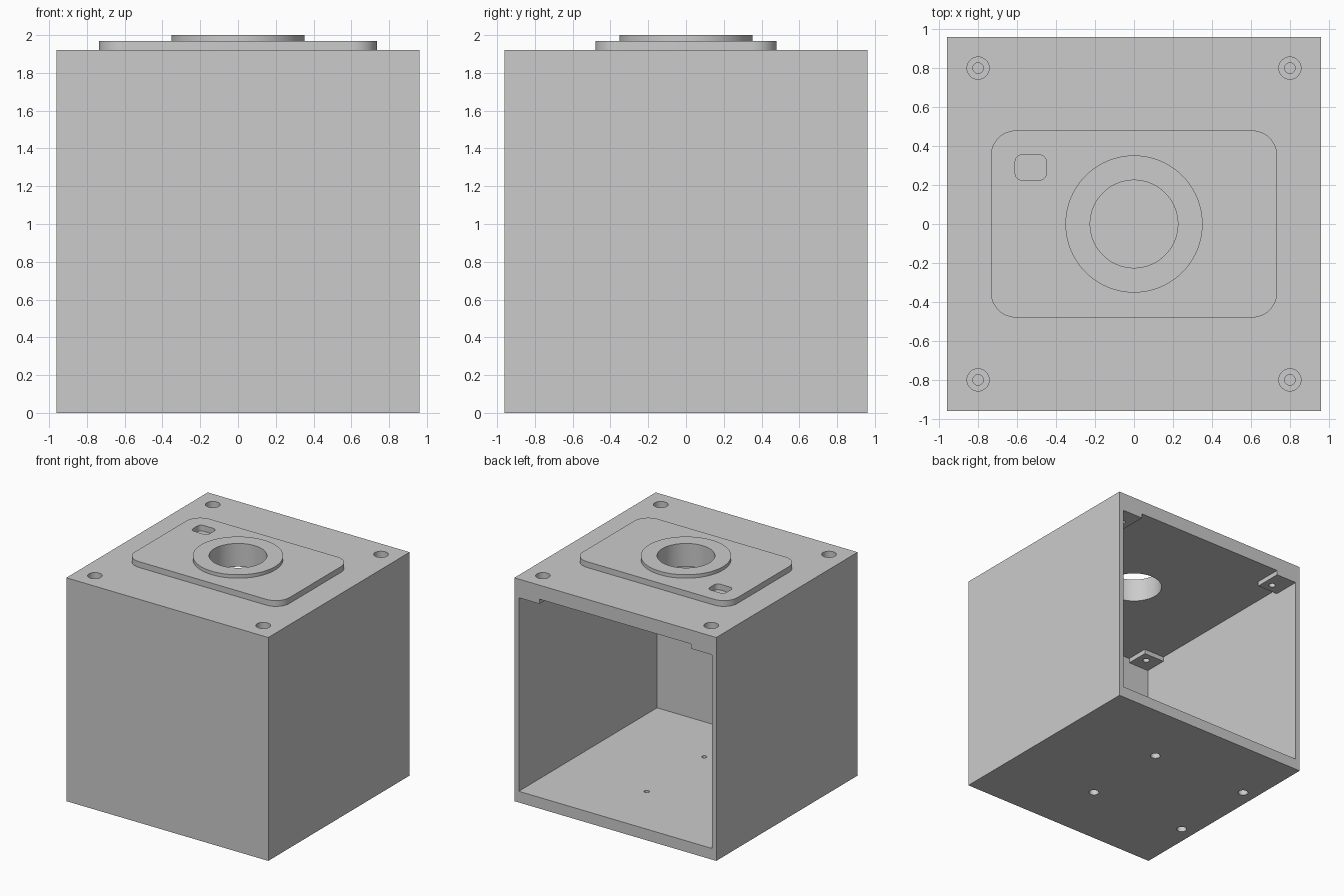
import bpy
import bmesh
import math

cube = bpy.data.objects.get("Cube")
if cube:
    bpy.data.objects.remove(cube, do_unlink=True)

grey = bpy.data.materials.new("light_grey")
grey.use_nodes = True
COLOUR = (0.6, 0.6, 0.6, 1)
grey.diffuse_color = COLOUR
grey.node_tree.nodes["Principled BSDF"].inputs["Base Color"].default_value = COLOUR


def prism(name, outline, z0, z1):
    """Extrude a flat outline from z0 up to z1."""
    bm = bmesh.new()
    face = bm.faces.new([bm.verts.new((x, y, z0)) for x, y in outline])
    top = bmesh.ops.extrude_face_region(bm, geom=[face])["geom"]
    verts = [v for v in top if isinstance(v, bmesh.types.BMVert)]
    bmesh.ops.translate(bm, verts=verts, vec=(0, 0, z1 - z0))
    bmesh.ops.recalc_face_normals(bm, faces=bm.faces)
    mesh = bpy.data.meshes.new(name)
    bm.to_mesh(mesh)
    bm.free()
    mesh.materials.append(grey)
    obj = bpy.data.objects.new(name, mesh)
    bpy.context.collection.objects.link(obj)
    return obj


def circle(x, y, r, n=64):
    return [(x + r * math.cos(math.tau * i / n), y + r * math.sin(math.tau * i / n))
            for i in range(n)]


def rectangle(x0, x1, y0, y1):
    return [(x0, y0), (x1, y0), (x1, y1), (x0, y1)]


def rounded(x0, x1, y0, y1, r, n=12):
    centres = [(x1 - r, y1 - r), (x0 + r, y1 - r), (x0 + r, y0 + r), (x1 - r, y0 + r)]
    return [(cx + r * math.cos(math.pi / 2 * (k + i / n)),
             cy + r * math.sin(math.pi / 2 * (k + i / n)))
            for k, (cx, cy) in enumerate(centres) for i in range(n + 1)]


def combine(target, others, operation):
    """Apply booleans in turn and drop the helper objects."""
    bpy.context.view_layer.objects.active = target
    for other in others:
        mod = target.modifiers.new("bool", "BOOLEAN")
        mod.operation = operation
        mod.solver = "EXACT"
        mod.object = other
        bpy.ops.object.modifier_apply(modifier=mod.name)
        bpy.data.objects.remove(other, do_unlink=True)


HALF, INNER, TOP = 0.96, 0.918, 1.92
CEILING, FLOOR, TAB = 1.8, 0.096, 1.76

# Housing with raised plate and collar
housing = prism("housing", rectangle(-HALF, HALF, -HALF, HALF), 0, TOP)
plate = prism("raised_plate", rounded(-0.735, 0.735, -0.48, 0.48, 0.13), TOP - 0.05, 1.97)
collar = prism("collar", circle(0, 0, 0.352, 96), 1.9, 2.0)
combine(housing, [plate, collar], "UNION")

# Cavity open at the back, leaving screw tabs in its upper corners
cavity = prism("cavity", rectangle(-INNER, INNER, -INNER, 1.1), FLOOR, CEILING)
tabs = [prism("tab", rectangle(*sorted((sx * 0.72, sx * 1.0)), *sorted((sy * 0.72, sy * 1.2))),
              TAB, 1.9) for sx in (-1, 1) for sy in (-1, 1)]
combine(cavity, tabs, "DIFFERENCE")

# Centre bore and small blind pocket
cutters = [cavity,
           prism("bore", circle(0, 0, 0.225, 96), 1.7, 2.1),
           prism("pocket", rounded(-0.61, -0.45, 0.225, 0.355, 0.035, 6), TOP, 2.1)]

# Counterbored screw holes in the top corners and the floor
for sy in (-1, 1):
    for x in (-0.8, 0.8):
        cutters += [prism("top_hole", circle(x, sy * 0.8, 0.027, 32), 1.7, 2.0),
                    prism("top_counterbore", circle(x, sy * 0.8, 0.057, 32), 1.84, 2.0)]
    for x in (-0.835, 0.1):
        cutters += [prism("floor_hole", circle(x, sy * 0.39, 0.021, 32), -0.1, 0.2),
                    prism("floor_counterbore", circle(x, sy * 0.39, 0.04, 32), -0.1, 0.05)]
combine(housing, cutters, "DIFFERENCE")

bpy.ops.object.select_all(action="DESELECT")
housing.select_set(True)
bpy.context.view_layer.objects.active = housing
bpy.ops.object.shade_smooth_by_angle(angle=math.radians(30))
